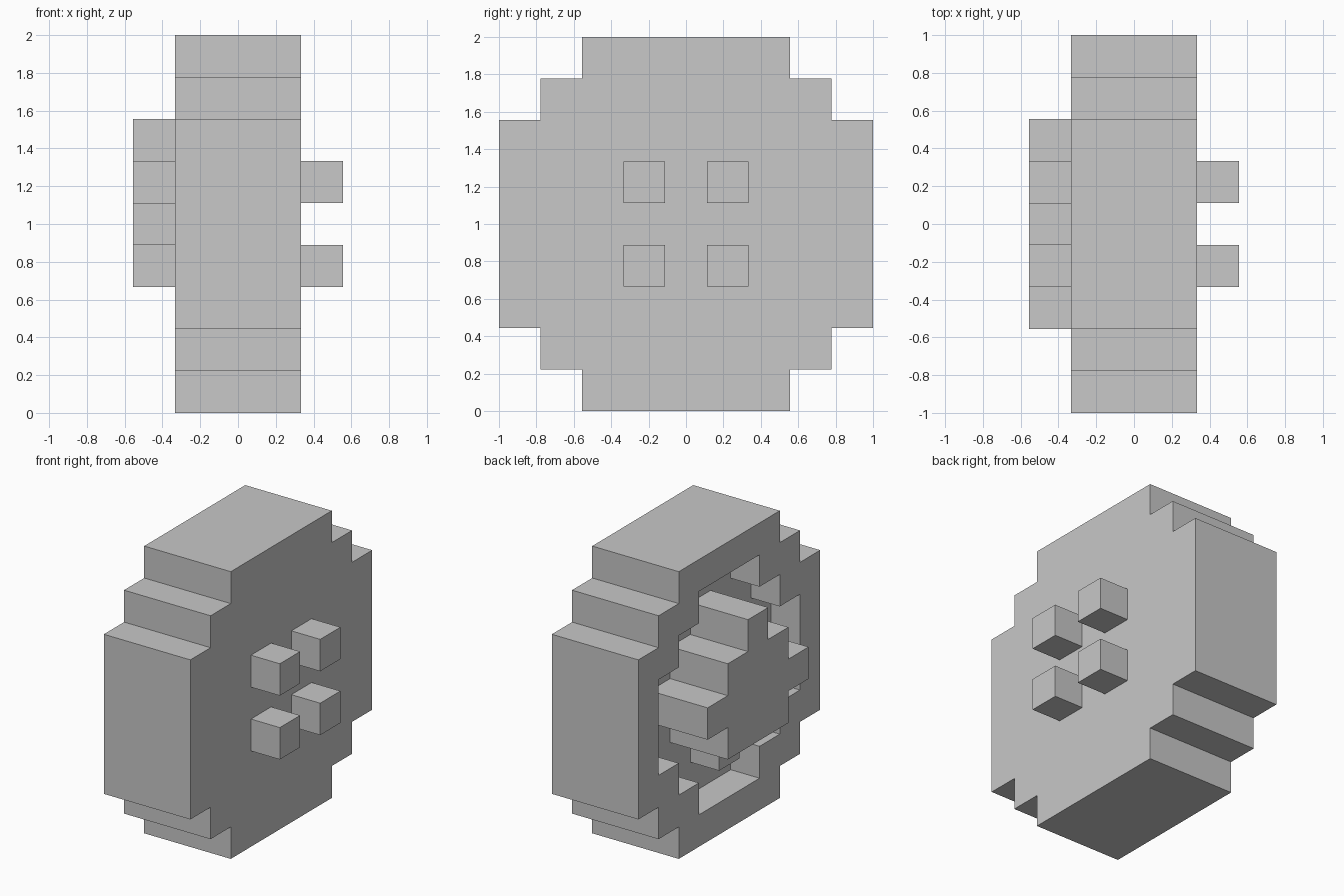
import bpy
import bmesh

UNIT = 2 / 9  # one block

if "Cube" in bpy.data.objects:
    bpy.data.objects.remove(bpy.data.objects["Cube"], do_unlink=True)

grey = bpy.data.materials.new("plain grey")
grey.use_nodes = True
colour = (0.58, 0.58, 0.58, 1)
grey.diffuse_color = colour
grey.node_tree.nodes["Principled BSDF"].inputs["Base Color"].default_value = colour


def stepped_disc(r):
    """Blocky circle outline in (y, z), one quarter turned four times."""
    quarter = [(r, r - 2), (r - 1, r - 2), (r - 1, r - 1), (r - 2, r - 1), (r - 2, r)]
    points = []
    for _ in range(4):
        points += quarter
        quarter = [(-z, y) for y, z in quarter]
    return points


def square(y, z):
    """One-block square outline centred on (y, z)."""
    return [(y + a, z + b) for a, b in ((.5, -.5), (.5, .5), (-.5, .5), (-.5, -.5))]


def loft(name, sections):
    """Join (x, outline) sections in order and cap both ends."""
    bm = bmesh.new()
    loops = [[bm.verts.new((x * UNIT, y * UNIT, 1 + z * UNIT)) for y, z in outline]
             for x, outline in sections]
    for a, b in zip(loops, loops[1:]):
        for i in range(len(a)):
            j = (i + 1) % len(a)
            bm.faces.new((a[i], a[j], b[j], b[i]))
    bm.faces.new(loops[0])
    bm.faces.new(loops[-1])
    bmesh.ops.recalc_face_normals(bm, faces=bm.faces)
    mesh = bpy.data.meshes.new(name)
    bm.to_mesh(mesh)
    bm.free()
    mesh.materials.append(grey)
    bpy.context.collection.objects.link(bpy.data.objects.new(name, mesh))


# Wheel body with a recess one block deep on its outer side
tyre, recess = stepped_disc(4.5), stepped_disc(3.5)
loft("wheel", [(1.5, tyre), (-1.5, tyre), (-1.5, recess), (-.5, recess)])

# Hub rising out of the recess; its lowest block is only flush with the rim
hub = [p for p in stepped_disc(2.5) if p[1] > -2]
loft("hub", [(-.5, hub), (-2.5, hub)])
loft("hub_lower_block", [(-.5, square(0, -2)), (-1.5, square(0, -2))])

# Four mounting pegs on the inner side
for y, side in ((-1, "front"), (1, "back")):
    for z, level in ((-1, "lower"), (1, "upper")):
        loft(f"{side}_{level}_peg", [(1.5, square(y, z)), (2.5, square(y, z))])
